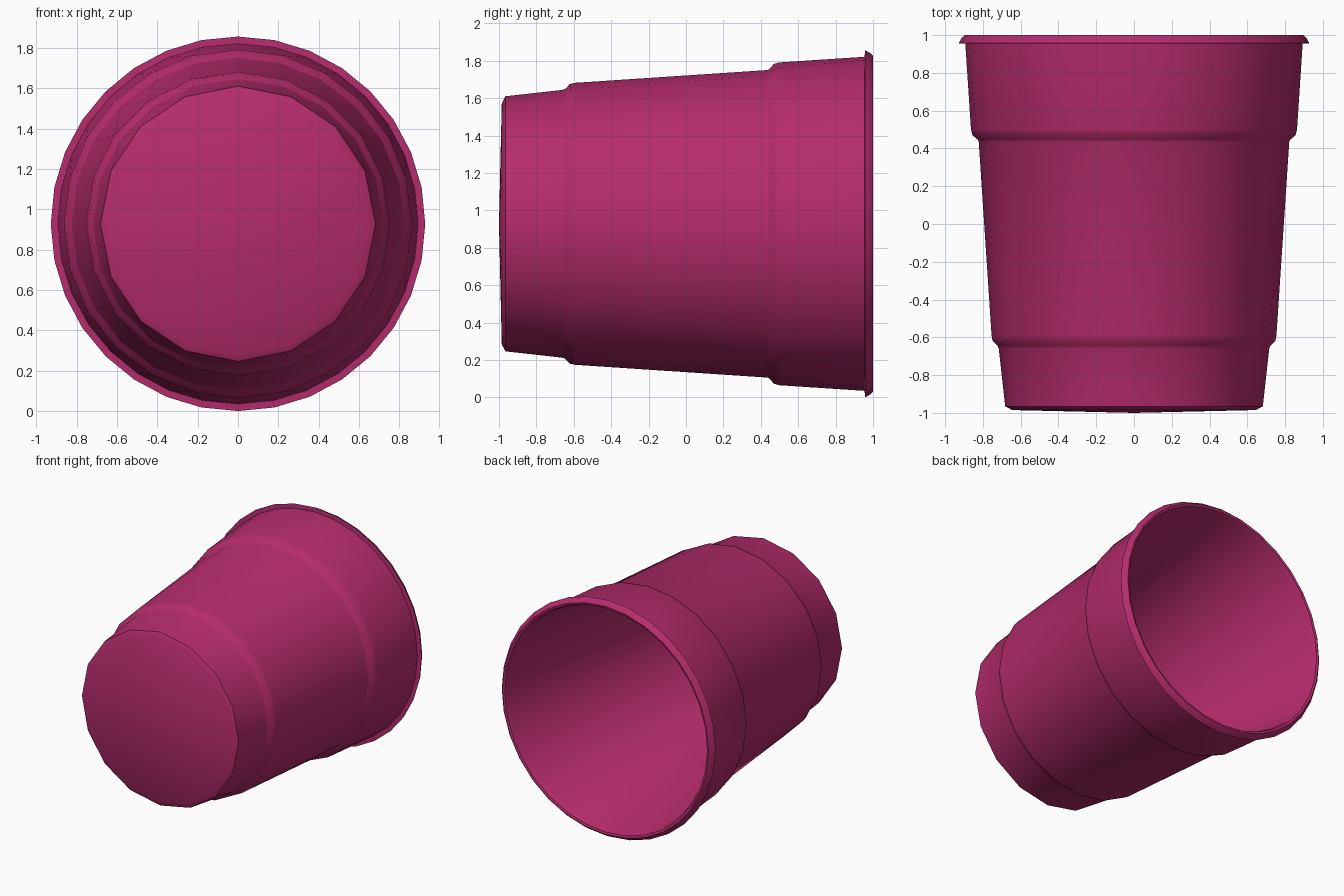
import bpy, bmesh, math

if "Cube" in bpy.data.objects:
    bpy.data.objects.remove(bpy.data.objects["Cube"])

AXIS_Z = 0.928


def ring(bm, y, r, n):
    """Closed ring of n sides around the cup axis, first corner at the top."""
    vs = [bm.verts.new((r * math.sin(2 * math.pi * i / n), y,
                        AXIS_Z + r * math.cos(2 * math.pi * i / n))) for i in range(n)]
    return [bm.edges.new((vs[i], vs[(i + 1) % n])) for i in range(n)]


def cap(bm, edges, y):
    """Shallow cone closing a ring."""
    c = bm.verts.new((0, y, AXIS_Z))
    for e in edges:
        bm.faces.new((e.verts[0], e.verts[1], c))


# Profile from the outer base, up the stepped wall, over the lip, down the inside:
# (y, radius, sides)
profile = [
    (-0.985, 0.645, 16), (-0.965, 0.682, 16),
    (-0.66, 0.716, 20), (-0.645, 0.722, 20), (-0.62, 0.748, 20), (-0.59, 0.754, 20),
    (0.435, 0.822, 24), (0.445, 0.826, 24), (0.47, 0.855, 24), (0.50, 0.863, 24),
    (0.955, 0.893, 32), (0.957, 0.928, 32), (0.985, 0.913, 32), (1.0, 0.897, 32),
    (0.995, 0.88, 32), (0.97, 0.868, 32), (-0.955, 0.645, 32),
]

bm = bmesh.new()
rings = [ring(bm, *p) for p in profile]
for a, b in zip(rings, rings[1:]):
    bmesh.ops.bridge_loops(bm, edges=a + b)
cap(bm, rings[0], -1.0)
cap(bm, rings[-1], -0.96)
bmesh.ops.recalc_face_normals(bm, faces=bm.faces[:])

mesh = bpy.data.meshes.new("cup")
bm.to_mesh(mesh)
bm.free()
cup = bpy.data.objects.new("cup", mesh)
bpy.context.collection.objects.link(cup)

# Magenta plastic
mat = bpy.data.materials.new("magenta_plastic")
mat.diffuse_color = (0.46, 0.025, 0.15, 1)
mat.use_nodes = True
mat.node_tree.nodes["Principled BSDF"].inputs["Base Color"].default_value = mat.diffuse_color
mesh.materials.append(mat)

# Smooth wall with crisp lip and steps
bpy.context.view_layer.objects.active = cup
cup.select_set(True)
bpy.ops.object.shade_smooth_by_angle(angle=math.radians(40))
